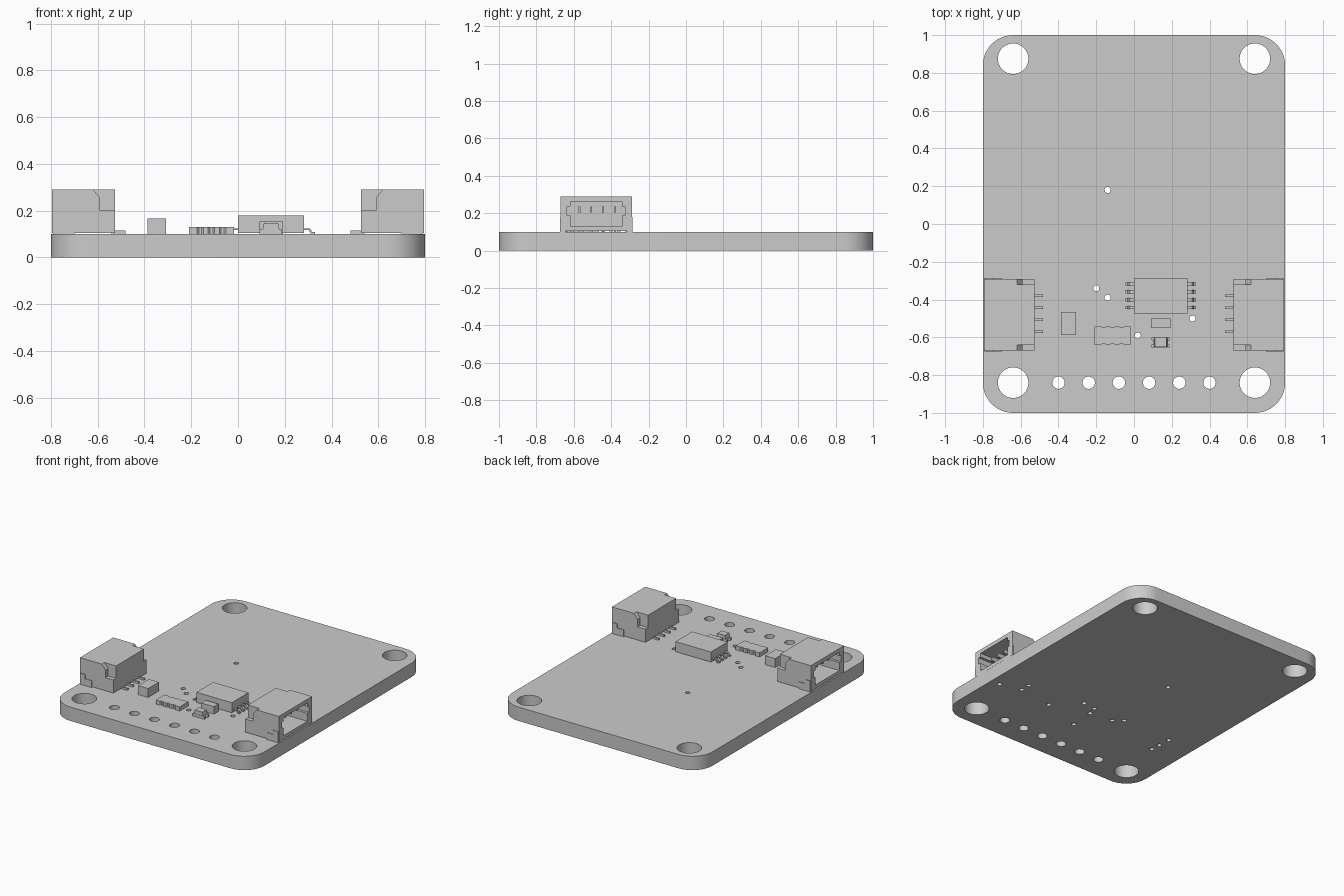
import bpy
import bmesh
import math

cube = bpy.data.objects.get("Cube")
if cube:
    bpy.data.objects.remove(cube, do_unlink=True)

grey = bpy.data.materials.new("plain_grey")
grey.use_nodes = True
colour = (0.6, 0.6, 0.6, 1)
grey.diffuse_color = colour
grey.node_tree.nodes["Principled BSDF"].inputs["Base Color"].default_value = colour


def arc(cx, cy, r, start=0, sweep=360, n=32):
    last = n if sweep < 360 else n - 1
    angles = [math.radians(start + sweep * i / n) for i in range(last + 1)]
    return [(cx + r * math.cos(a), cy + r * math.sin(a)) for a in angles]


def rect(u0, u1, v0, v1):
    return [(u0, v0), (u1, v0), (u1, v1), (u0, v1)]


def prism(name, loops, lo, hi, plane="xy", flip=1):
    """Extrude filled outlines (first outer, rest holes) between lo and hi."""
    curve = bpy.data.curves.new(name, "CURVE")
    curve.dimensions = "2D"
    curve.fill_mode = "BOTH"
    curve.extrude = (hi - lo) / 2
    for loop in loops:
        spline = curve.splines.new("POLY")
        spline.points.add(len(loop) - 1)
        for point, (u, v) in zip(spline.points, loop):
            point.co = (u, v, 0, 1)
        spline.use_cyclic_u = True
    temp = bpy.data.objects.new(name + "_outline", curve)
    bpy.context.collection.objects.link(temp)
    graph = bpy.context.evaluated_depsgraph_get()
    mesh = bpy.data.meshes.new_from_object(temp.evaluated_get(graph))
    bpy.data.objects.remove(temp, do_unlink=True)
    bpy.data.curves.remove(curve)

    # Turn the outline into its plane and clean up the seams
    bm = bmesh.new()
    bm.from_mesh(mesh)
    mid = (lo + hi) / 2
    for vert in bm.verts:
        u, v, w = vert.co.x, vert.co.y, vert.co.z + mid
        x, y, z = {"xy": (u, v, w), "xz": (u, w, v), "yz": (w, u, v)}[plane]
        vert.co = (x * flip, y, z)
    bmesh.ops.remove_doubles(bm, verts=bm.verts, dist=0.0001)
    bmesh.ops.recalc_face_normals(bm, faces=bm.faces)
    bm.to_mesh(mesh)
    bm.free()
    mesh.name = name
    mesh.materials.clear()
    mesh.materials.append(grey)
    obj = bpy.data.objects.new(name, mesh)
    bpy.context.collection.objects.link(obj)
    bpy.ops.object.select_all(action="DESELECT")
    obj.select_set(True)
    bpy.context.view_layer.objects.active = obj
    bpy.ops.object.shade_smooth_by_angle(angle=math.radians(30))
    return obj


def box(name, x0, x1, y0, y1, z0, z1, flip=1):
    return prism(name, [rect(x0, x1, y0, y1)], z0, z1, "xy", flip)


TOP = 0.1

# Circuit board with mounting holes, header holes and vias
R = 0.16
outline = []
for i, (sx, sy) in enumerate([(1, 1), (-1, 1), (-1, -1), (1, -1)]):
    outline += arc(sx * (0.8 - R), sy * (1 - R), R, 90 * i, 90, 12)
holes = [arc(sx * 0.64, y, 0.081) for sx in (-1, 1) for y in (0.875, -0.84)]
holes += [arc(-0.4 + 0.16 * i, -0.84, 0.033, n=24) for i in range(6)]
vias = [(-0.14, 0.18), (-0.2, -0.34), (-0.14, -0.39), (0.02, -0.59),
        (0.31, -0.5), (0.73, -0.5), (0.574, -0.46), (0.574, -0.39),
        (0.145, -0.335), (0.03, -0.41), (0.05, -0.345),
        (-0.58, -0.51), (-0.585, -0.44), (-0.59, -0.35)]
holes += [arc(x, y, 0.016, n=16) for x, y in vias]
prism("circuit_board", [outline] + holes, 0, TOP)

# Cable connectors, one at each side edge
CY = -0.48
PINS = [CY + 0.0635 * (i - 1.5) + 0.005 for i in range(4)]
for side, flip in (("left", 1), ("right", -1)):
    name = side + "_connector_"
    shell = rect(CY - 0.16, CY + 0.16, 0.105, 0.29)
    half = [(0.137, 0.13), (0.137, 0.187), (0.155, 0.187),
            (0.155, 0.235), (0.137, 0.235), (0.137, 0.262)]
    mouth = [(CY + u, v) for u, v in half] + [(CY - u, v) for u, v in reversed(half)]
    prism(name + "shell", [shell, mouth], 0.575, 0.795, "yz", flip)
    prism(name + "back_wall", [shell], 0.527, 0.575, "yz", flip)
    cheek = [(0.527, 0.105), (0.795, 0.105), (0.795, 0.29), (0.62, 0.29),
             (0.59, 0.255), (0.59, 0.2), (0.527, 0.2)]
    tab = [(0.7, TOP), (0.792, TOP), (0.792, 0.18), (0.75, 0.18),
           (0.75, 0.15), (0.7, 0.15)]
    for s in (-1, 1):
        end = "front_" if s < 0 else "back_"
        a, b = sorted((CY + s * 0.16, CY + s * 0.19))
        prism(name + end + "cheek", [cheek], a, b, "xz", flip)
        a, b = sorted((CY + s * 0.165, CY + s * 0.194))
        prism(name + end + "solder_tab", [tab], a, b, "xz", flip)
    for y in PINS:
        box(name + "solder_pin", 0.482, 0.54, y - 0.006, y + 0.006, TOP, 0.114, flip)
        box(name + "contact_pin", 0.57, 0.74, y - 0.005, y + 0.005, 0.205, 0.235, flip)

# Eight-legged chip with bent leads
box("chip_body", 0, 0.283, -0.475, -0.285, 0.105, 0.178)
lead = [(0.14, 0.124), (0.166, 0.124), (0.176, 0.108), (0.187, 0.108),
        (0.187, TOP), (0.171, TOP), (0.161, 0.116), (0.14, 0.116)]
for s in (-1, 1):
    for i in range(4):
        y = -0.38 + 0.0415 * (i - 1.5)
        prism("chip_lead", [[(0.1415 + s * u, v) for u, v in lead]],
              y - 0.009, y + 0.009, "xz")

# Small block parts
box("tall_capacitor", -0.387, -0.308, -0.587, -0.465, TOP, 0.165)
box("small_capacitor", 0.091, 0.193, -0.551, -0.499, TOP, 0.154)

# Resistor array with scalloped long edges
x0, x1, y0, y1 = -0.209, -0.018, -0.64, -0.542
marks = [x0 + (x1 - x0) * k / 4 for k in (1, 2, 3)]
scallops = [(x0, y0)]
for x in marks:
    scallops += [(x - 0.014, y0), (x - 0.006, y0 + 0.007), (x + 0.006, y0 + 0.007), (x + 0.014, y0)]
scallops += [(x1, y0), (x1, y1)]
for x in reversed(marks):
    scallops += [(x + 0.014, y1), (x + 0.006, y1 - 0.007), (x - 0.006, y1 - 0.007), (x - 0.014, y1)]
scallops.append((x0, y1))
prism("resistor_array", [scallops], TOP, 0.13)

# Indicator lamp: notched base and raised lens
cx, cy, w, d = 0.141, -0.627, 0.048, 0.027
base = [(cx - w, cy - d), (cx + w, cy - d)]
base += arc(cx + w, cy, 0.012, 270, -180, 8)
base += [(cx + w, cy + d), (cx - w, cy + d)]
base += arc(cx - w, cy, 0.012, 90, -180, 8)
prism("lamp_base", [base], TOP, 0.12)
lens = [(cx - 0.036, 0.12), (cx + 0.036, 0.12), (cx + 0.03, 0.147), (cx - 0.03, 0.147)]
prism("lamp_lens", [lens], cy - 0.025, cy + 0.025, "xz")
